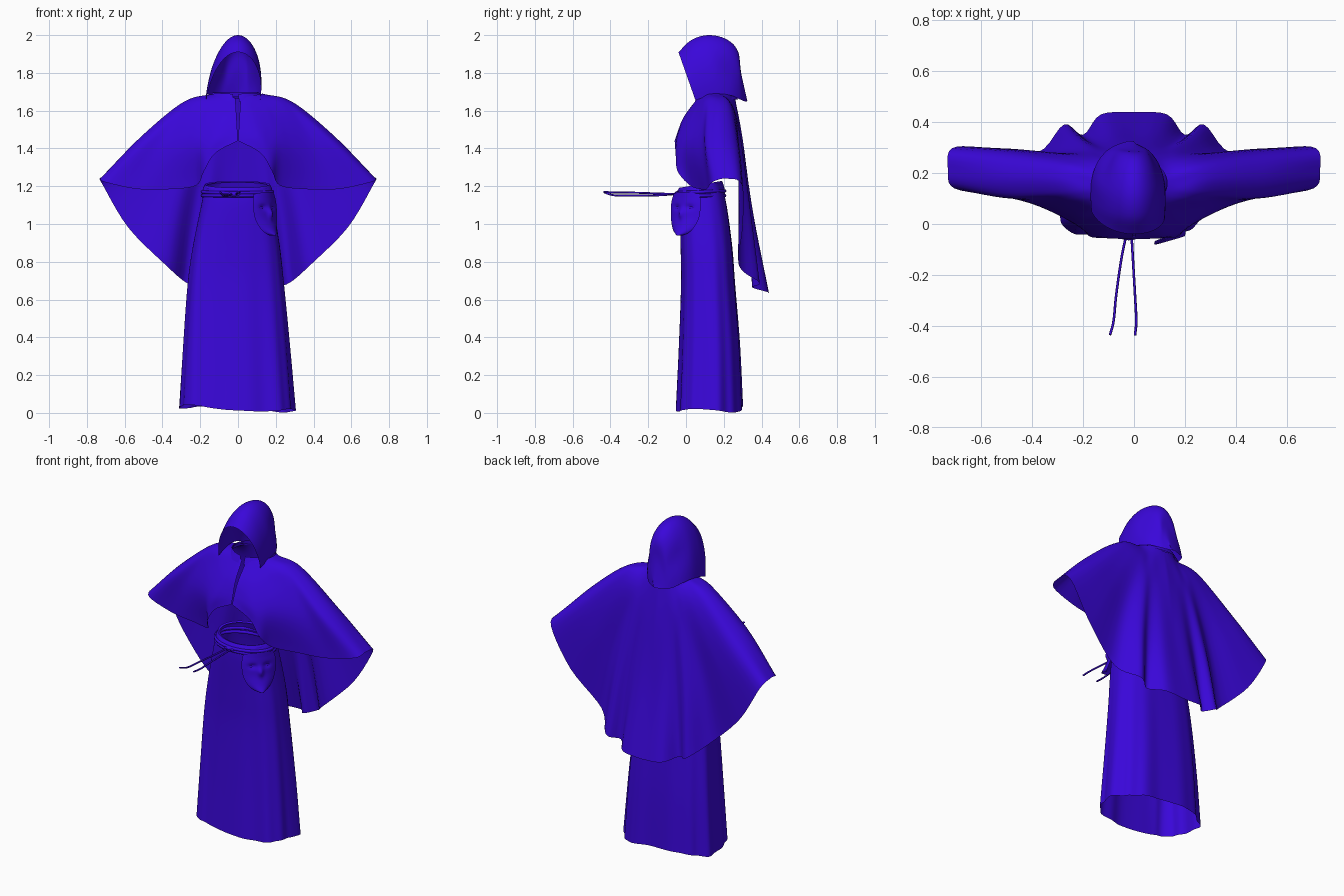
import bpy, bmesh, math
from mathutils import Vector as V

if "Cube" in bpy.data.objects:
    bpy.data.objects.remove(bpy.data.objects["Cube"])

cloth = bpy.data.materials.new("violet_cloth")
cloth.diffuse_color = (0.042, 0.002, 0.70, 1)
cloth.use_nodes = True
cloth.node_tree.nodes["Principled BSDF"].inputs["Base Color"].default_value = cloth.diffuse_color


def finish(ob, mirror=False, angle=50):
    ob.data.materials.append(cloth)
    if mirror:
        ob.modifiers.new("Mirror", "MIRROR").merge_threshold = 0.002
    bpy.ops.object.select_all(action="DESELECT")
    ob.select_set(True)
    bpy.context.view_layer.objects.active = ob
    if ob.type == "MESH":
        bpy.ops.object.shade_smooth_by_angle(angle=math.radians(angle))
    return ob


def spline(pts, n):
    """Catmull-Rom points through pts, n steps per span."""
    pts, m, out = [V(p) for p in pts], len(pts), []
    first, last = pts[0] * 2 - pts[1], pts[-1] * 2 - pts[-2]
    get = lambda i: first if i < 0 else last if i >= m else pts[i]
    for i in range(m - 1):
        a, b, c, d = (get(i + k) for k in (-1, 0, 1, 2))
        for k in range(n):
            t = k / n
            out.append(0.5 * (2 * b + (c - a) * t + (2 * a - 5 * b + 4 * c - d) * t * t
                              + (3 * b - a - 3 * c + d) * t ** 3))
    return out + [pts[-1]]


def sheet(name, rows, mirror=False, ring=False, angle=50):
    """Skin a grid of rows; ring joins each row end to its start."""
    bm = bmesh.new()
    vs = [[bm.verts.new(p) for p in r] for r in rows]
    w = len(rows[0])
    for a, b in zip(vs, vs[1:]):
        for j in range(w if ring else w - 1):
            k = (j + 1) % w
            bm.faces.new((a[j], a[k], b[k], b[j]))
    bmesh.ops.remove_doubles(bm, verts=bm.verts, dist=1e-5)
    bmesh.ops.recalc_face_normals(bm, faces=bm.faces)
    me = bpy.data.meshes.new(name)
    bm.to_mesh(me)
    bm.free()
    ob = bpy.data.objects.new(name, me)
    bpy.context.collection.objects.link(ob)
    return finish(ob, mirror, angle)


def across(rows, n):
    """Densify a grid between its rows."""
    return list(zip(*[spline(c, n) for c in zip(*rows)]))


def cord(name, pts, radius, closed=False):
    cu = bpy.data.curves.new(name, "CURVE")
    cu.dimensions, cu.bevel_depth, cu.bevel_resolution = "3D", radius, 2
    cu.use_fill_caps = True
    sp = cu.splines.new("POLY")
    sp.points.add(len(pts) - 1)
    for q, p in zip(sp.points, pts):
        q.co = (*p, 1)
    sp.use_cyclic_u = closed
    ob = bpy.data.objects.new(name, cu)
    bpy.context.collection.objects.link(ob)
    return finish(ob)


# Cape: rays from the neck to the hem, front centre to back centre
rays = [
    [(.008, -.01, 1.57), (.004, -.04, 1.50), (.002, -.06, 1.44)],
    [(.08, .00, 1.57), (.11, -.045, 1.46), (.12, -.055, 1.375)],
    [(.15, .03, 1.58), (.175, -.03, 1.43), (.18, -.045, 1.28)],
    [(.18, .055, 1.60), (.23, .00, 1.42), (.22, .02, 1.205)],
    [(.21, .075, 1.615), (.30, .04, 1.42), (.35, .075, 1.185)],
    [(.25, .10, 1.63), (.40, .09, 1.43), (.53, .11, 1.185)],
    [(.27, .13, 1.645), (.50, .11, 1.44), (.705, .14, 1.222)],
    [(.29, .18, 1.645), (.51, .19, 1.465), (.73, .21, 1.24)],
    [(.27, .23, 1.635), (.50, .275, 1.41), (.715, .297, 1.205)],
    [(.24, .26, 1.58), (.42, .29, 1.28), (.58, .30, .98)],
    [(.19, .275, 1.52), (.31, .28, 1.15), (.38, .28, .78)],
    [(.15, .285, 1.48), (.23, .34, 1.08), (.275, .39, .69)],
    [(.11, .29, 1.46), (.165, .325, 1.06), (.20, .35, .665)],
    [(.06, .295, 1.45), (.09, .355, 1.05), (.13, .43, .64)],
    [(0, .30, 1.45), (0, .355, 1.05), (0, .44, .63)],
]
grid = []
for i, ray in enumerate(rays):
    a = math.pi * i / (len(rays) - 1)
    neck = (.13 * math.sin(a) + (.014 if i == 0 else 0), .16 - .10 * math.cos(a),
            1.665 + .025 * math.sin(a))
    grid.append(spline([neck] + ray, 8))
sheet("cape", across(grid, 5), mirror=True)

# Hood: arches from the face opening to the nape (half width, base y z, apex y z)
arches = [(.142, .05, 1.655, -.04, 1.91), (.145, .11, 1.675, .03, 1.975),
          (.14, .18, 1.688, .12, 2.0), (.12, .24, 1.68, .215, 1.978),
          (.085, .285, 1.66, .275, 1.915), (.045, .31, 1.65, .292, 1.80),
          (.0, .325, 1.65, .325, 1.65)]
rows = []
for i, (w, yb, zb, ya, za) in enumerate(arches):
    row = []
    for k in range(41):
        a = math.pi * k / 40
        f = math.sin(a)
        c = math.cos(a)
        dent = 1 - (.10 if i in (3, 4) else 0) * math.exp(-((f - .5) / .25) ** 2)
        x = w * c * dent - .025 * (1 - f) ** 1.5
        row.append(V((x, yb + (ya - yb) * f, zb + (za - zb) * f)))
    rows.append(row)
sheet("hood", across(rows, 6))

# Turned-down collar under the hood, split at the front
rows = []
for rx, ry, z in ((.125, .10, 1.66), (.122, .095, 1.688), (.15, .115, 1.648)):
    rows.append([(rx * math.sin(a) - .012, .16 - ry * math.cos(a), z + .012 * math.sin(a / 2))
                 for a in [.12 + (2 * math.pi - .24) * k / 40 for k in range(41)]])
sheet("collar", rows)

# Skirt: squarish rings with folds (left, right, front, back, height)
levels = [(-.175, .165, -.03, .185, 1.20), (-.195, .185, -.035, .215, 1.10),
          (-.24, .22, -.028, .245, .88), (-.268, .24, -.025, .26, .68),
          (-.292, .268, -.035, .285, .36), (-.312, .295, -.05, .30, .022)]
rows = []
for i, (l, r, f, b, z) in enumerate(levels):
    row = []
    drop = 1 - z / 1.2
    for k in range(128):
        a = 2 * math.pi * k / 128
        c, s = math.cos(a), math.sin(a)
        fold = 1 + drop * (.025 * math.sin(7 * a + .6) + .02 * math.sin(12 * a))
        x = (l + r) / 2 + (r - l) / 2 * math.copysign(abs(c) ** .72, c) * fold
        y = (f + b) / 2 + (b - f) / 2 * math.copysign(abs(s) ** .72, s) * fold
        # stronger folds at the front left corner and the back
        y -= .035 * drop ** .5 * math.exp(-((x + .23) / .045) ** 2) * max(0, -s)
        hem = drop ** 4 * (.012 * math.sin(3 * a + 2.5) - .013 * c)
        if i == 0:
            hem = .02 * s
        row.append(V((x, y, z + hem)))
    rows.append(row)
sheet("skirt", across(rows, 8), ring=True)

# Belt: flat band plus two rounded cords wrapped round the waist
def waist(z, grow, tilt):
    return [(-.003 + (.172 + grow) * math.cos(a), .078 + (.113 + grow) * math.sin(a),
             z + tilt * math.sin(a)) for a in [2 * math.pi * k / 48 for k in range(48)]]


sheet("belt_band", [waist(1.14, .014, 0), waist(1.165, .016, .004), waist(1.19, .010, .012),
                    waist(1.21, .0, .018), waist(1.205, -.012, .016)], ring=True)
cord("belt_cord_lower", waist(1.15, .014, 0), .009, True)
cord("belt_cord_upper", waist(1.17, .014, .005), .009, True)
bpy.ops.mesh.primitive_uv_sphere_add(segments=16, ring_count=8, radius=1, location=(-.02, -.05, 1.158))
knot = bpy.context.object
knot.name, knot.scale = "belt_knot", (.035, .014, .013)
finish(knot)

# Loose belt ends reaching forward
cord("belt_end_left", spline([(-.03, -.04, 1.16), (-.05, -.14, 1.152), (-.07, -.28, 1.15),
                              (-.08, -.38, 1.152), (-.094, -.435, 1.168)], 6), .005)
cord("belt_end_right", spline([(-.01, -.04, 1.158), (-.003, -.16, 1.162), (.004, -.28, 1.166),
                               (.009, -.38, 1.167), (.004, -.437, 1.170)], 6), .005)

# Mask hanging on the hip, turned to the front right
side, out = V((.62, .785, 0)), V((.785, -.62, 0))
base = V((.137, .003, 0))


def mask_point(u, v, width, lean):
    nose = .018 * math.exp(-(u / .16) ** 2 - ((v - 1.055) / .025) ** 2)
    brow = -.010 * math.exp(-((abs(u) - .42) / .22) ** 2 - ((v - 1.088) / .014) ** 2)
    z = v + (.012 * (1 - u * u) if v > 1.15 else 0)
    return base + side * (u * width) + out * (lean + .030 * (1 - u * u) + nose + brow) + V((0, 0, z))


stations = [(.088, .0, 1.158), (.098, .004, 1.12), (.100, .008, 1.08), (.094, .014, 1.03),
            (.072, .03, .98), (.042, .045, .95), (.018, .05, .94)]
rows = [[mask_point(-1 + k / 12, z, w, d) for k in range(25)]
        for w, d, z in spline(stations, 5)]
sheet("mask", rows)
for s, label in ((-1, "left"), (1, "right")):
    bpy.ops.mesh.primitive_uv_sphere_add(segments=16, ring_count=8, radius=1)
    eye = bpy.context.object
    eye.name = "mask_eye_" + label
    eye.location = mask_point(s * .42, 1.086, .1, .005)
    eye.rotation_euler = (0, s * .12, math.atan2(side.y, side.x))
    eye.scale = (.022, .005, .008)
    finish(eye)
